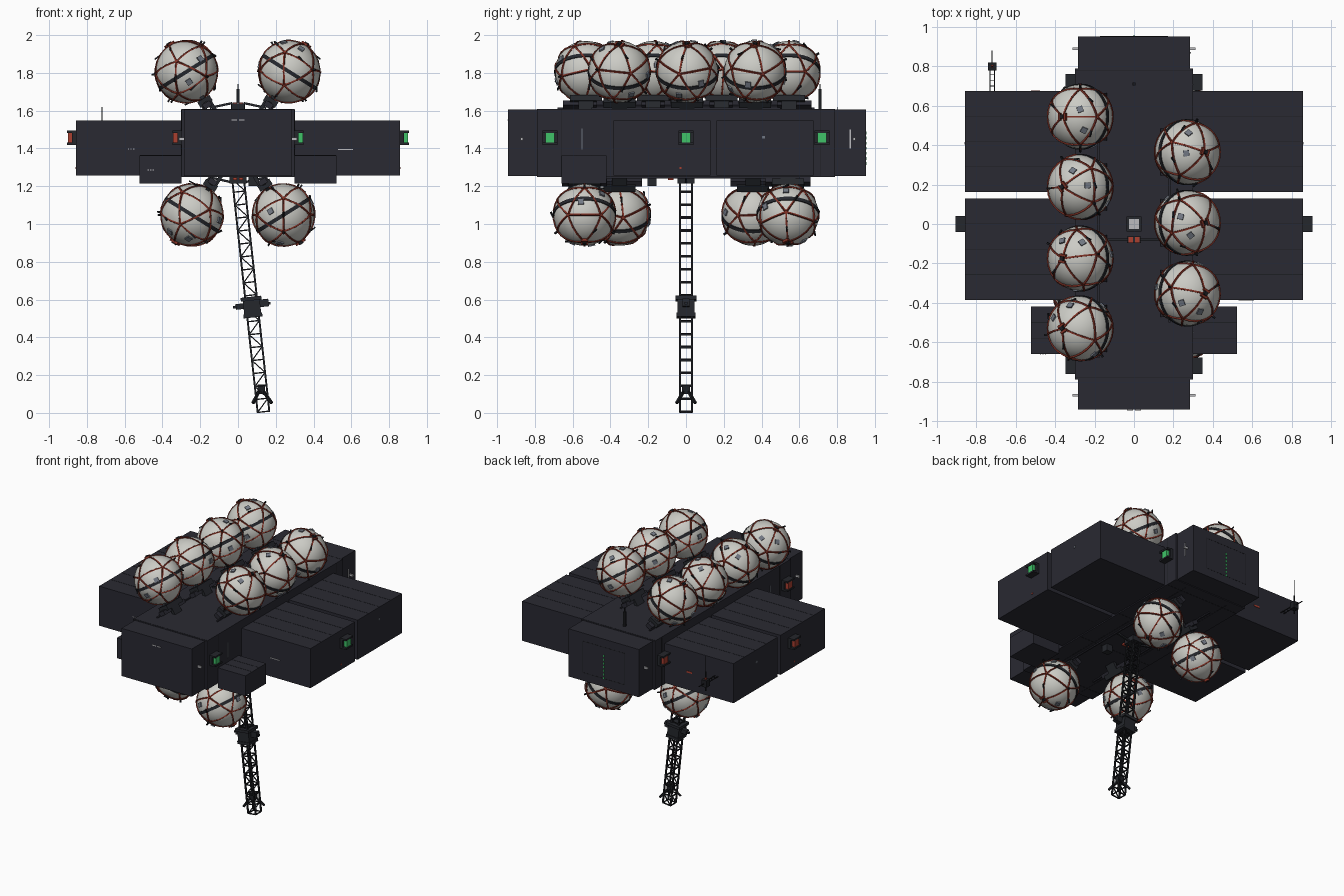
import bpy, bmesh, math
from mathutils import Matrix, Vector

if "Cube" in bpy.data.objects:
    bpy.data.objects.remove(bpy.data.objects["Cube"])


def paint(name, r, g, b):
    m = bpy.data.materials.new(name)
    m.diffuse_color = (r, g, b, 1)
    m.use_nodes = True
    m.node_tree.nodes["Principled BSDF"].inputs["Base Color"].default_value = m.diffuse_color
    return m


HULL = paint("hull_charcoal", 0.0225, 0.0225, 0.032)
DARK = paint("frame_black", 0.012, 0.013, 0.016)
MOUNT = paint("mount_graphite", 0.018, 0.020, 0.025)
SHELL = paint("tank_off_white", 0.60, 0.60, 0.56)
STRAP = paint("strap_rust", 0.21, 0.030, 0.018)
GREEN = paint("lamp_green", 0.05, 0.55, 0.14)
RED = paint("lamp_red", 0.40, 0.05, 0.03)
PALE = paint("fitting_pale", 0.50, 0.50, 0.52)
STEEL = paint("fitting_steel", 0.17, 0.19, 0.23)


def add_box(bm, c, s):
    bmesh.ops.create_cube(bm, size=1, matrix=Matrix.Translation(c) @ Matrix.Diagonal((*s, 1)))


def add_beam(bm, p, q, w):
    p, q = Vector(p), Vector(q)
    d = q - p
    rot = d.to_track_quat('Z', 'Y').to_matrix().to_4x4()
    bmesh.ops.create_cube(bm, size=1, matrix=Matrix.Translation((p + q) / 2) @ rot
                          @ Matrix.Diagonal((w, w, d.length, 1)))


def mesh_from(bm, name, mat):
    me = bpy.data.meshes.new(name)
    bm.to_mesh(me)
    bm.free()
    me.materials.append(mat)
    return me


def place(name, me, matrix=None):
    ob = bpy.data.objects.new(name, me)
    bpy.context.collection.objects.link(ob)
    if matrix:
        ob.matrix_world = matrix
    return ob


def part_mesh(name, mat, boxes=(), beams=()):
    bm = bmesh.new()
    for c, s in boxes:
        add_box(bm, c, s)
    for p, q, w in beams:
        add_beam(bm, p, q, w)
    return mesh_from(bm, name, mat)


def part(name, mat, boxes=(), beams=()):
    return place(name, part_mesh(name, mat, boxes, beams))


def span(x0, x1, y0, y1, z0, z1):
    return (((x0 + x1) / 2, (y0 + y1) / 2, (z0 + z1) / 2), (x1 - x0, y1 - y0, z1 - z0))


# Main hull with slightly narrower end caps
part("hull", HULL, [span(-.30, .30, -.79, .79, 1.25, 1.608)])
part("hull_end_caps", HULL, [span(-.285, .285, -.943, -.79, 1.255, 1.605),
                             span(-.285, .285, .79, .953, 1.255, 1.605)])

# Side pods, two on each flank with an open gap, and the low front lockers
wings, lockers, seams = [], [], []
for s in (-1, 1):
    for y0, y1 in ((-.385, .13), (.162, .675)):
        x0, x1 = sorted((s * .30, s * .858))
        wings.append(span(x0, x1, y0, y1, 1.258, 1.548))
        for k in (1, 2, 3):
            y = y0 + (y1 - y0) * k / 4
            seams.append(((s * .579, y, 1.548), (.556, .003, .002)))
    x0, x1 = sorted((s * .30, s * .522))
    lockers.append(span(x0, x1, -.66, -.42, 1.215, 1.363))
    seams += [((s * .41, y, 1.363), (.22, .003, .002)) for y in (-.58, -.50)]
    # hull joints
    seams += [((s * .30, y, 1.43), (.003, .003, .35)) for y in (-.66, .71)]
    seams += [((s * .18, 0, 1.25), (.003, 1.5, .002))]
seams += [((0, y, 1.608), (.6, .003, .002)) for y in (-.78, .78)]
seams += [((0, y, 1.25), (.6, .003, .002)) for y in (-.7, -.2, .2, .7)]
# rear door outline
seams += [((x, .953, 1.43), (.003, .002, .23)) for x in (-.17, .17)]
seams += [((0, .953, z), (.34, .002, .003)) for z in (1.315, 1.545)]
part("side_pods", HULL, wings)
part("front_lockers", HULL, lockers)
part("panel_seams", DARK, seams)

# Navigation lamps: green on one flank, red on the other
housings = []
for s, mat, label in ((-1, RED, "red"), (1, GREEN, "green")):
    lens = []
    for x, y in ((.30, -.72), (.858, 0), (.30, .72)):
        housings.append(((s * (x + .010), y, 1.457), (.020, .082, .075)))
        for k in (-1, 1):
            housings.append(((s * (x + .024), y, 1.457 + k * .032), (.048, .082, .012)))
        lens.append(((s * (x + .031), y, 1.457), (.024, .048, .052)))
    part(label + "_lamps", mat, lens)
part("lamp_housings", MOUNT, housings)
part("rear_door_lamps", GREEN, [((0, .954, 1.32 + .027 * i), (.008, .004, .014)) for i in range(7)])

# Tank meshes, modelled at the origin with the mounting axis along z
R = .1635
bm = bmesh.new()
bmesh.ops.create_uvsphere(bm, u_segments=32, v_segments=20, radius=R)
for f in bm.faces:
    f.smooth = True
shell_me = mesh_from(bm, "tank_shell", SHELL)

ico = bmesh.new()
bmesh.ops.create_icosphere(ico, subdivisions=1, radius=1)
corners = [v.co.normalized() for v in ico.verts]
edges = [(e.verts[0].co.normalized(), e.verts[1].co.normalized()) for e in ico.edges]
ico.free()
arcs = []
for a, b in edges:
    pts = [a.lerp(b, i / 5).normalized() * (R + .001) for i in range(6)]
    arcs += [(p, q, .0088) for p, q in zip(pts, pts[1:])]
knots = [(c * (R - .002), c * (R + .007), .015) for c in corners]
clamp = [((k * .017, 0, R + .006), (.012, .038, .014)) for k in (-1, 1)]
strap_me = part_mesh("tank_straps", STRAP, clamp, arcs + knots)

# Equator band
bm = bmesh.new()
N = 40
rings = []
for r, z in ((R - .004, -.010), (R + .004, -.010), (R + .004, .010), (R - .004, .010)):
    rings.append([bm.verts.new((r * math.cos(2 * math.pi * i / N), r * math.sin(2 * math.pi * i / N), z))
                  for i in range(N)])
for k in range(4):
    for i in range(N):
        j = (i + 1) % N
        bm.faces.new((rings[k][i], rings[k][j], rings[(k + 1) % 4][j], rings[(k + 1) % 4][i]))
band_me = mesh_from(bm, "tank_band", MOUNT)

# Grab rods, and grey plates spread over the tank
rods, pads = [], []
for i, (a, b) in enumerate(edges):
    m = (a + b).normalized()
    if i % 4 == 0:
        side = (b - a).normalized() * .016
        rods.append((m * R - side, m * (R + .016) + side, .008))
    if i % 6 == 2:
        t = (m + (b - a).cross(m) * .22).normalized()
        pads.append((t * (R - .003), t * (R + .006), .030))
for c in corners[::3]:
    rods.append((c * R, c * (R + .024), .009))
rods.append(((0, 0, R), (0, 0, R + .018), .02))
rod_me = part_mesh("tank_grab_rods", DARK, beams=rods)
pad_me = part_mesh("tank_plates", STEEL, beams=pads)

# Pedestal and hull-coloured foot joining the tank to the hull
mount_me = part_mesh("tank_mount", MOUNT,
                     [((0, 0, -.185), (.075, .17, .035)),
                      ((-.022, 0, -.22), (.02, .08, .07)), ((.022, 0, -.22), (.02, .08, .07))],
                     [((0, k * .08, -.20), (0, k * .03, -.14), .022) for k in (-1, 1)])
foot_me = part_mesh("tank_foot", HULL, [((0, 0, -.207), (.045, .24, .03))])

tanks = [(-.273, y, 1.806, -32) for y in (.545, .188, -.175, -.53)]
tanks += [(.271, y, 1.806, 32) for y in (.365, .006, -.353)]
tanks += [(-.244, y, 1.048, -148) for y in (-.353, .355)]
tanks += [(.241, y, 1.048, 148) for y in (-.537, .54)]
for i, (x, y, z, ang) in enumerate(tanks):
    base = Matrix.Translation((x, y, z)) @ Matrix.Rotation(math.radians(ang), 4, 'Y')
    spun = base @ Matrix.Rotation(math.radians(40 * i), 4, 'Z')
    for label, me in (("tank_shell", shell_me), ("tank_straps", strap_me),
                      ("tank_grab_rods", rod_me), ("tank_plates", pad_me)):
        place(label, me, spun)
    for label, me in (("tank_band", band_me), ("tank_mount", mount_me), ("tank_foot", foot_me)):
        place(label, me, base)

# Rails and feed pipes along the roof and belly
rails = [((-.18, -.68, 1.611), (-.18, .68, 1.611), .010), ((.18, -.5, 1.611), (.18, .5, 1.611), .010)]
rails += [((s * .15, -.6, 1.247), (s * .15, .6, 1.247), .010) for s in (-1, 1)]
part("hull_rails", HULL, beams=rails)
pipes = []
for s in (-1, 1):
    pipes += [((s * .03, -.08, 1.64), (s * .15, -.08, 1.615), .012),
              ((s * .03, 0, 1.22), (s * .14, 0, 1.245), .012)]
part("feed_pipes", MOUNT, beams=pipes)
part("roof_hub", MOUNT, [((0, 0, 1.622), (.075, .075, .03)), ((0, -.08, 1.622), (.07, .035, .03)),
                         ((0, 0, 1.235), (.09, .09, .04)), ((.08, -.18, 1.225), (.05, .05, .05))])
part("roof_hatch", PALE, [((0, 0, 1.638), (.05, .05, .008))])
part("hub_valves", RED, [((k * .016, -.08, z), (.022, .028, .012)) for k in (-1, 1) for z in (1.638, 1.240)])

# Roof mast and the outrigger aerial at the back left
part("roof_mast", DARK, beams=[((0, .71, 1.60), (0, .71, 1.715), .016), ((0, .71, 1.70), (0, .71, 1.74), .006)])
aerial = [((-.72 + s * .012, .67, 1.42), (-.72 + s * .012, .79, 1.42), .005) for s in (-1, 1)]
aerial += [((-.732, y, 1.42), (-.708, y, 1.42), .004) for y in (.70, .73, .76)]
aerial += [((-.72, .80, 1.36), (-.72, .80, 1.50), .006), ((-.72, .80, 1.50), (-.72, .80, 1.62), .003),
           ((-.72, .82, 1.42), (-.72, .88, 1.42), .005)]
part("outrigger_aerial", DARK, [((-.72, .80, 1.42), (.042, .042, .05))], aerial)
part("red_markers", RED, [((-.72, .80, 1.45), (.012, .012, .014)), ((-.50, .676, 1.39), (.045, .004, .012))]
     + [((s * x, y, 1.297), (.004, .010, .010)) for s in (-1, 1) for x, y in ((.301, -.55), (.859, -.03))])

# Small pale markings and thruster stubs
part("pale_fittings", PALE,
     [((x, y, 1.45), (.055, .013, .014)) for x in (-.285, .285) for y in (-.87, .89)]
     + [((s * .02, -.944, 1.55), (.03, .004, .006)) for s in (-1, 1)]
     + [((.57, -.386, 1.395), (.08, .004, .005)), ((.287, .87, 1.45), (.004, .008, .10))]
     + [((-.58 + .014 * i, -.386, 1.397), (.006, .004, .004)) for i in range(3)]
     + [((-.475 + .013 * i, -.661, 1.287), (.006, .004, .005)) for i in range(3)])
part("grey_fittings", STEEL, [((s * .302, -.55, 1.45), (.004, .006, .11)) for s in (-1, 1)]
     + [((s * .859, .41, 1.46), (.004, .014, .014)) for s in (-1, 1)])

# Lattice boom hanging from the belly, leaning sideways
TOP, END = Vector((0, 0, 1.24)), Vector((.135, 0, .006))
axis = (END - TOP).normalized()
side = Vector((-axis.z, 0, axis.x))
depth = Vector((0, 1, 0))
h, n = .031, 18


def node(t, a, b):
    return TOP.lerp(END, t) + side * (h * a) + depth * (h * b)


ring = [(-1, -1), (1, -1), (1, 1), (-1, 1)]
truss = [(node(0, *c), node(1, *c), .010) for c in ring]
for i in range(n + 1):
    for k in range(4):
        truss.append((node(i / n, *ring[k]), node(i / n, *ring[(k + 1) % 4]), .007))
    for b in (-1, 1):
        if i < n:
            a = 1 if i % 2 else -1
            truss.append((node(i / n, a, b), node((i + 1) / n, -a, b), .006))
part("boom_lattice", DARK, beams=truss)

# Boom collar with side pods, and the splayed tip grips
lean = Matrix.Rotation(math.atan2(.135, 1.234), 4, 'Y').inverted()
collar = part_mesh("boom_collar", MOUNT,
                   [((0, 0, 0), (.09, .09, .10)), ((0, 0, .045), (.11, .11, .02)), ((0, 0, -.045), (.10, .10, .02)),
                    ((.065, 0, .015), (.05, .035, .04)), ((-.06, 0, .01), (.05, .03, .03))],
                   [((-.10, 0, .01), (.10, 0, .01), .014)])
place("boom_collar", collar, Matrix.Translation((.074, 0, .56)) @ lean)
grips = []
for a in (-1, 1):
    for b in (-1, 1):
        grips.append((node(.91, 0, 0) + Vector((a * .01, b * .01, 0)),
                      node(.955, 0, 0) + Vector((a * .05, b * .05, -.01)), .013))
part("boom_tip_grips", DARK, [((.123, 0, .125), (.04, .04, .05))], grips)
